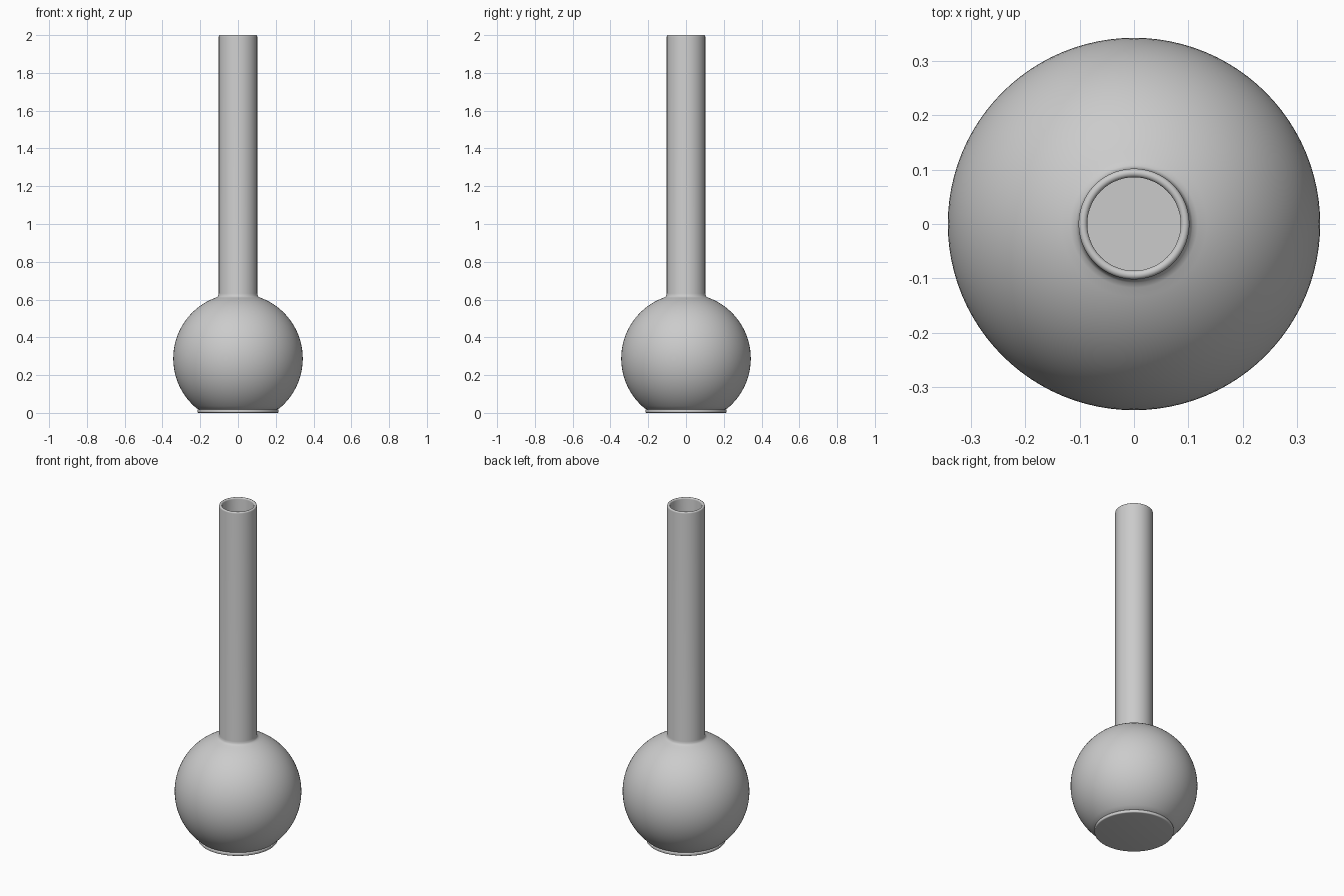
import bpy, bmesh
from math import sin, cos, pi, asin, radians

if "Cube" in bpy.data.objects:
    bpy.data.objects.remove(bpy.data.objects["Cube"])

SEGMENTS = 96
WALL = 0.016
BULB_R, BULB_Z = 0.343, 0.288
NECK_R = 0.102


def arc(cx, cz, r, a0, a1, n):
    """Points on an arc in the profile plane, angles in radians."""
    return [(cx + r * cos(a0 + (a1 - a0) * i / n),
             cz + r * sin(a0 + (a1 - a0) * i / n)) for i in range(n + 1)]


def lathe(name, profile):
    """Revolve a profile that starts and ends on the z axis."""
    bm = bmesh.new()
    verts = [bm.verts.new((r, 0, z)) for r, z in profile]
    edges = [bm.edges.new(pair) for pair in zip(verts, verts[1:])]
    bmesh.ops.spin(bm, geom=verts + edges, cent=(0, 0, 0), axis=(0, 0, 1),
                   angle=2 * pi, steps=SEGMENTS)
    bmesh.ops.remove_doubles(bm, verts=bm.verts, dist=1e-5)
    bmesh.ops.recalc_face_normals(bm, faces=bm.faces)
    mesh = bpy.data.meshes.new(name)
    bm.to_mesh(mesh)
    bm.free()
    obj = bpy.data.objects.new(name, mesh)
    bpy.context.collection.objects.link(obj)
    bpy.ops.object.select_all(action='DESELECT')
    obj.select_set(True)
    bpy.context.view_layer.objects.active = obj
    bpy.ops.object.shade_smooth_by_angle(angle=radians(35))
    return obj


# flat underside and small rounded foot
profile = [(0, 0), (0.208, 0)]
profile += arc(0.209, 0.006, 0.006, -pi / 3, 0, 4)
profile += arc(0.209, 0.013, 0.006, 0, pi / 2, 4)

# round bulb, outside
low = asin((0.024 - BULB_Z) / BULB_R)
profile += arc(0, BULB_Z, BULB_R, low, radians(70), 40)

# soft blend into the straight neck
profile += [(0.108, 0.615), (0.104, 0.621), (NECK_R, 0.632)]

# neck with a rounded lip
profile += arc(NECK_R - WALL / 2, 2 - WALL / 2, WALL / 2, 0, pi, 10)

# inside of neck and bulb, down to a flat floor
inner_r = BULB_R - WALL
top = pi / 2 - asin((NECK_R - WALL) / inner_r)
profile += arc(0, BULB_Z, inner_r, top, asin((0.02 - BULB_Z) / inner_r), 40)
profile += [(0, 0.02)]

lathe("vase", profile)
